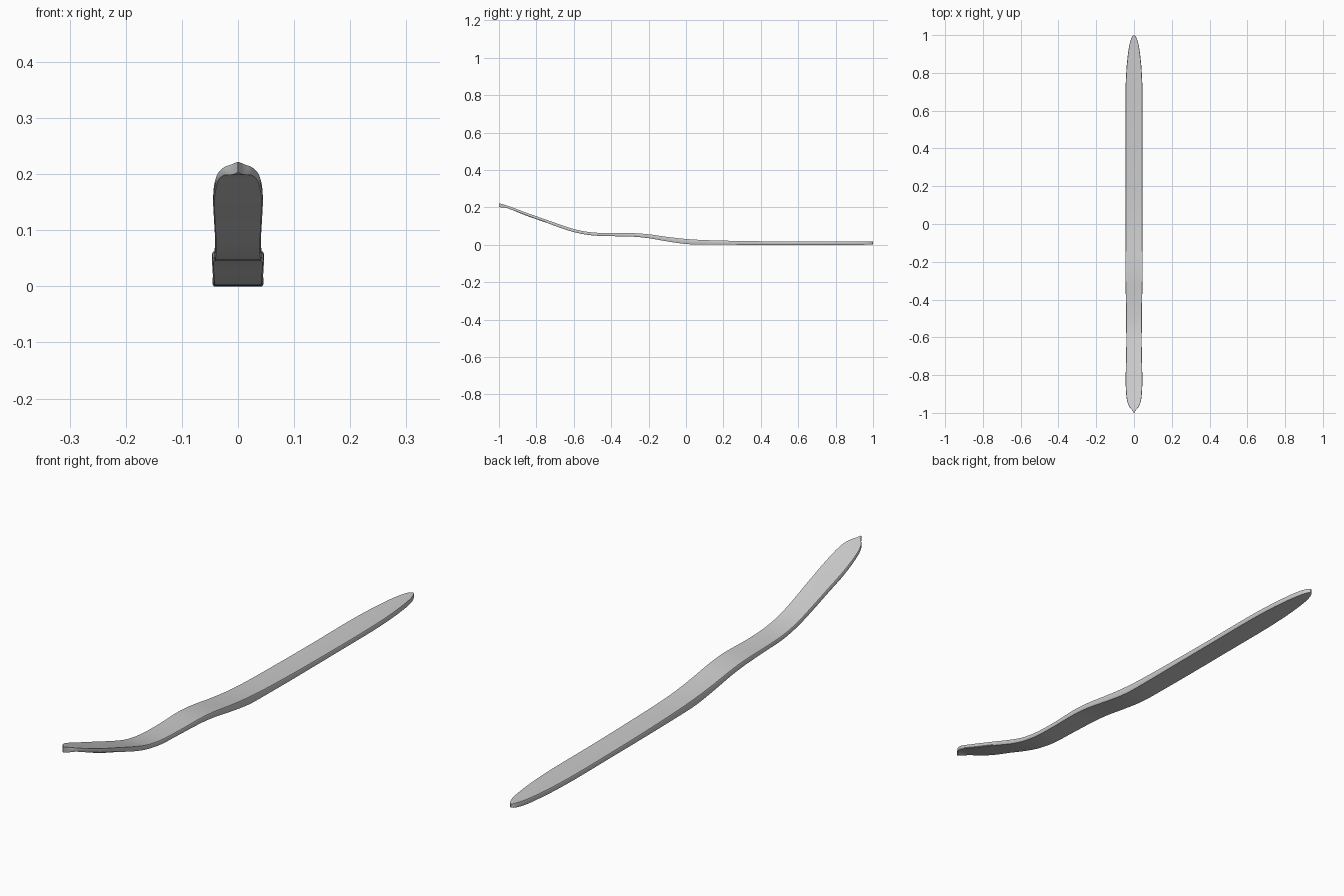
import bpy, bmesh, math

if "Cube" in bpy.data.objects:
    bpy.data.objects.remove(bpy.data.objects["Cube"])

# Stations along the blade: y, half width, bottom z, top z
STATIONS = [
    (-1.0, .001, .203, .222), (-.985, .010, .199, .218), (-.965, .026, .198, .212),
    (-.93, .038, .186, .200), (-.85, .044, .154, .170), (-.75, .043, .119, .135),
    (-.65, .041, .083, .100), (-.58, .041, .063, .079), (-.5, .042, .050, .066),
    (-.4, .043, .046, .062), (-.28, .046, .043, .062), (-.2, .046, .035, .056),
    (-.1, .045, .018, .042), (0, .044, .004, .031), (.1, .044, .001, .025),
    (.3, .045, .0, .020), (.5, .045, .0, .018), (.7, .045, .0, .018),
    (.82, .040, .0, .018), (.9, .032, .0, .018), (.95, .024, .0, .018),
    (.98, .015, .001, .018), (.995, .007, .002, .017), (1.0, .001, .003, .016),
]
SUB = 4


def spline(a, b, c, d, t):
    # Non-uniform cubic through b and c, parameterised by y
    y0, y1, y2, y3 = a[0], b[0], c[0], d[0]
    h = y2 - y1
    out = [y1 + h * t]
    for k in range(1, 4):
        m1 = (c[k] - a[k]) / (y2 - y0)
        m2 = (d[k] - b[k]) / (y3 - y1)
        out.append((2*t**3 - 3*t*t + 1) * b[k] + (t**3 - 2*t*t + t) * h * m1
                   + (3*t*t - 2*t**3) * c[k] + (t**3 - t*t) * h * m2)
    return out


# Smoothly resampled stations
rows = []
n = len(STATIONS)
for i in range(n - 1):
    pts = [STATIONS[min(max(j, 0), n - 1)] for j in range(i - 1, i + 3)]
    rows += [spline(*pts, s / SUB) for s in range(SUB)]
rows.append(STATIONS[-1])

# Flat cross-section with eased side edges: (fraction of width, fraction of height)
half = [(0, 0), (.5, 0), (.95, 0), (1, .2), (1, .8), (.96, 1), (.5, .97), (0, .95)]
section = half + [(-u, v) for u, v in reversed(half[1:-1])]

bm = bmesh.new()
rings = []
for y, w, lo, hi in rows:
    rings.append([bm.verts.new((u * w, y, max(0, lo + (hi - lo) * v))) for u, v in section])
m = len(section)
for a, b in zip(rings, rings[1:]):
    for j in range(m):
        bm.faces.new((a[j], a[(j + 1) % m], b[(j + 1) % m], b[j]))
bm.faces.new(rings[0])
bm.faces.new(rings[-1])
bmesh.ops.recalc_face_normals(bm, faces=bm.faces)

mesh = bpy.data.meshes.new("ski_blade")
bm.to_mesh(mesh)
bm.free()
ski = bpy.data.objects.new("ski_blade", mesh)
bpy.context.collection.objects.link(ski)
bpy.context.view_layer.objects.active = ski
ski.select_set(True)
bpy.ops.object.shade_smooth_by_angle(angle=math.radians(35))
